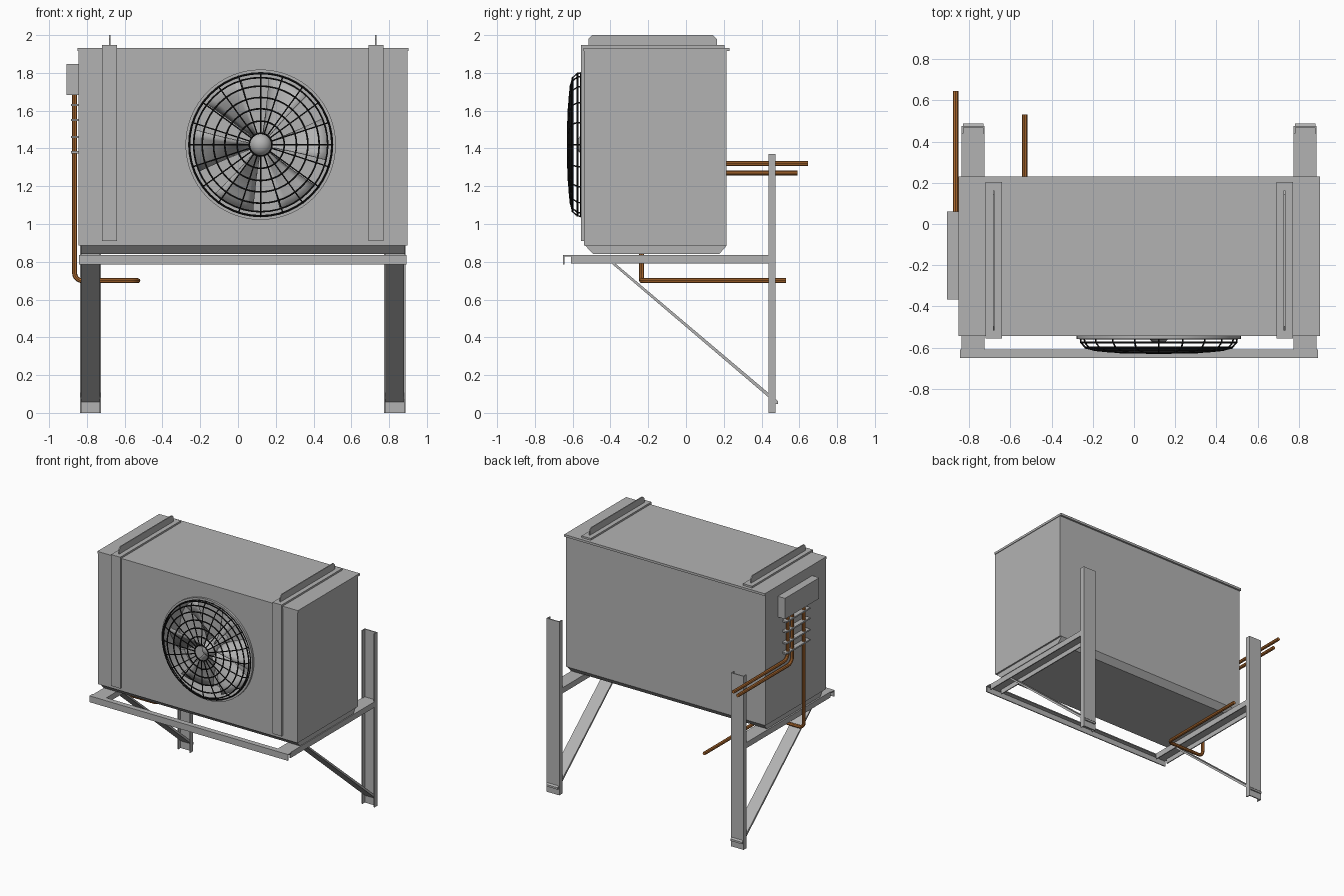
import bpy, bmesh, math
from mathutils import Vector, Matrix

if "Cube" in bpy.data.objects:
    bpy.data.objects.remove(bpy.data.objects["Cube"])


def material(name, rgb):
    m = bpy.data.materials.new(name)
    m.diffuse_color = (*rgb, 1)
    m.use_nodes = True
    m.node_tree.nodes["Principled BSDF"].inputs["Base Color"].default_value = m.diffuse_color
    return m


GREY = material("painted grey steel", (0.45, 0.45, 0.45))
COPPER = material("copper", (0.44, 0.15, 0.03))
BLACK = material("black wire", (0.012, 0.012, 0.012))
FAN_X, FAN_Z = 0.12, 1.42


def finish(name, bm, mat=GREY, smooth=False):
    bmesh.ops.recalc_face_normals(bm, faces=bm.faces)
    me = bpy.data.meshes.new(name)
    bm.to_mesh(me)
    bm.free()
    ob = bpy.data.objects.new(name, me)
    me.materials.append(mat)
    bpy.context.collection.objects.link(ob)
    if smooth:
        bpy.ops.object.select_all(action='DESELECT')
        ob.select_set(True)
        bpy.context.view_layer.objects.active = ob
        bpy.ops.object.shade_smooth_by_angle(angle=math.radians(35))
    return ob


def add_box(bm, lo, hi):
    lo, hi = Vector(lo), Vector(hi)
    mat = Matrix.Translation((lo + hi) / 2) @ Matrix.Diagonal((*(hi - lo), 1))
    bmesh.ops.create_cube(bm, size=1, matrix=mat)


def boxes(name, *pairs):
    bm = bmesh.new()
    for lo, hi in pairs:
        add_box(bm, lo, hi)
    return finish(name, bm)


def extrude_x(name, profile, x0, x1):
    """Extrude a (y, z) outline between two x positions."""
    bm = bmesh.new()
    f = bm.faces.new([bm.verts.new((x0, y, z)) for y, z in profile])
    ext = bmesh.ops.extrude_face_region(bm, geom=[f])
    for v in ext["geom"]:
        if isinstance(v, bmesh.types.BMVert):
            v.co.x = x1
    return finish(name, bm)


def cylinder_y(name, r, y0, y1, segs=64):
    bm = bmesh.new()
    mat = Matrix.Translation((FAN_X, (y0 + y1) / 2, FAN_Z)) @ Matrix.Rotation(math.pi / 2, 4, 'X')
    bmesh.ops.create_cone(bm, cap_ends=True, segments=segs, radius1=r, radius2=r,
                          depth=abs(y1 - y0), matrix=mat)
    return finish(name, bm, GREY, True)


def tube(name, paths, r, mat, cyclic=False, res=2):
    """Round bar along one or more polylines, converted to a mesh."""
    cu = bpy.data.curves.new(name, 'CURVE')
    cu.dimensions = '3D'
    cu.bevel_depth, cu.bevel_resolution, cu.use_fill_caps = r, res, True
    for pts in paths:
        sp = cu.splines.new('POLY')
        sp.points.add(len(pts) - 1)
        for p, c in zip(sp.points, pts):
            p.co = (*c, 1)
        sp.use_cyclic_u = cyclic
    tmp = bpy.data.objects.new(name + " curve", cu)
    me = bpy.data.meshes.new_from_object(tmp)
    bpy.data.objects.remove(tmp)
    bm = bmesh.new()
    bm.from_mesh(me)
    bpy.data.meshes.remove(me)
    return finish(name, bm, mat, True)


def rounded(pts, r=0.05, n=5):
    """Replace each inner corner of a path with a small bend."""
    pts = [Vector(p) for p in pts]
    out = [pts[0]]
    for a, b, c in zip(pts, pts[1:], pts[2:]):
        p = b + (a - b).normalized() * r
        q = b + (c - b).normalized() * r
        centre = p + q - b
        for i in range(n + 1):
            t = i / n * math.pi / 2
            out.append(centre + (p - centre) * math.cos(t) + (q - centre) * math.sin(t))
    return out + [pts[-1]]


# Cabinet, tapered bottom tray and lid
cabinet = boxes("cabinet", ((-0.845, -0.54, 0.885), (0.898, 0.215, 1.92)))
extrude_x("bottom_tray", [(-0.533, 0.885), (-0.49, 0.84), (0.175, 0.84), (0.215, 0.885)], -0.83, 0.885)
boxes("lid", ((-0.85, -0.542, 1.915), (0.903, 0.23, 1.933)))

# Round fan opening cut into the cabinet
cutter = cylinder_y("opening_cutter", 0.375, -0.7, -0.36)
cutter.hide_render = True
cutter.hide_viewport = False
mod = cabinet.modifiers.new("opening", 'BOOLEAN')
mod.object, mod.operation, mod.solver = cutter, 'DIFFERENCE', 'EXACT'

# Rim around the opening
bm = bmesh.new()
N = 64
prof = [(0.375, -0.54), (0.375, -0.557), (0.398, -0.557), (0.398, -0.54)]
rings = [[bm.verts.new((FAN_X + r * math.cos(2 * math.pi * i / N), y,
                        FAN_Z + r * math.sin(2 * math.pi * i / N))) for r, y in prof] for i in range(N)]
for i in range(N):
    for j in range(4):
        a, b, k = rings[i], rings[(i + 1) % N], (j + 1) % 4
        bm.faces.new((a[j], b[j], b[k], a[k]))
finish("fan_rim", bm, GREY, True)

# Fan blades and domed hub
bm = bmesh.new()
for b in range(6):
    base = math.radians(60 * b + 5)
    grid = []
    for i in range(6):
        t = i / 5
        r = 0.05 + 0.305 * t
        row = []
        for j in range(6):
            s = j / 5 - 0.5
            ang = base + s * (0.55 + 0.08 * t)
            row.append(bm.verts.new((FAN_X + r * math.cos(ang),
                                     -0.48 + s * 0.11 + 0.03 * (s * s),
                                     FAN_Z + r * math.sin(ang))))
        grid.append(row)
    for i in range(5):
        for j in range(5):
            bm.faces.new((grid[i][j], grid[i + 1][j], grid[i + 1][j + 1], grid[i][j + 1]))
blades = finish("fan_blades", bm, GREY, True)
blades.modifiers.new("thickness", 'SOLIDIFY').thickness = 0.006
bm = bmesh.new()
bmesh.ops.create_uvsphere(bm, u_segments=24, v_segments=16, radius=0.06,
                          matrix=Matrix.Translation((FAN_X, -0.52, FAN_Z)))
finish("fan_hub", bm, GREY, True)
cylinder_y("fan_shaft", 0.055, -0.52, -0.36, 24)

# Domed wire guard: rings and spokes
dome = [(0.06, -0.625), (0.125, -0.624), (0.19, -0.622), (0.25, -0.618),
        (0.31, -0.612), (0.355, -0.6), (0.377, -0.575), (0.38, -0.555)]


def guard_point(r, y, a):
    return (FAN_X + r * math.cos(a), y, FAN_Z + r * math.sin(a))


tube("guard_rings", [[guard_point(r, y, 2 * math.pi * i / 48) for i in range(48)] for r, y in dome],
     0.005, BLACK, True, 1)
tube("guard_spokes", [[guard_point(r, y, 2 * math.pi * k / 20) for r, y in dome] for k in range(20)],
     0.004, BLACK, False, 1)

# Straps over the cabinet with chamfered lifting ribs
for side, x in (("left", -0.68), ("right", 0.73)):
    boxes(side + "_strap", ((x - 0.04, -0.555, 0.91), (x + 0.04, -0.538, 1.947)),
          ((x - 0.04, -0.538, 1.93), (x + 0.04, 0.203, 1.947)))
    extrude_x(side + "_lifting_rib", [(-0.517, 1.945), (-0.517, 1.98), (-0.497, 2.0), (0.143, 2.0),
                                      (0.163, 1.98), (0.163, 1.945)], x - 0.004, x + 0.004)

# Wall bracket on each side: channel post, channel arm and diagonal brace
T = 0.008
for side, x in (("left", -0.78), ("right", 0.83)):
    a, b = x - 0.056, x + 0.056
    boxes(side + "_post", ((a, 0.475 - T, 0), (b, 0.475, 1.37)),
          ((a, 0.438, 0), (a + T, 0.475 - T, 1.37)), ((b - T, 0.438, 0), (b, 0.475 - T, 1.37)))
    boxes(side + "_arm", ((a, -0.61, 0.835 - T), (b, 0.467, 0.835)),
          ((a, -0.61, 0.79), (a + T, 0.467, 0.835 - T)), ((b - T, -0.61, 0.79), (b, 0.467, 0.835 - T)))
    extrude_x(side + "_brace", [(-0.405, 0.8), (-0.385, 0.8), (0.487, 0.063), (0.487, 0.048), (0.477, 0.048)],
              x - 0.05, x + 0.05)

# Front cross bar: angle section
boxes("front_bar", ((-0.843, -0.65, 0.785), (0.892, -0.65 + T, 0.835)),
      ((-0.843, -0.65 + T, 0.835 - T), (0.892, -0.608, 0.835)))

# Connection box, copper pipes and clips
PX = -0.865
boxes("connection_box", ((-0.907, -0.367, 1.683), (-0.845, 0.06, 1.847)))
tube("drain_pipe", [rounded([(PX, -0.235, 1.69), (PX, -0.235, 0.7), (-0.53, -0.235, 0.7), (-0.53, 0.53, 0.7)],
                            0.04)], 0.013, COPPER)
tube("upper_pipe", [rounded([(PX, -0.035, 1.69), (PX, -0.035, 1.32), (PX, 0.645, 1.32)])], 0.013, COPPER)
tube("lower_pipe", [rounded([(PX, -0.09, 1.69), (PX, -0.09, 1.27), (PX, 0.59, 1.27)])], 0.013, COPPER)
boxes("pipe_clips", *[((-0.883, -0.29, z - 0.006), (-0.845, 0.005, z + 0.006)) for z in (1.63, 1.55, 1.46, 1.38)])
